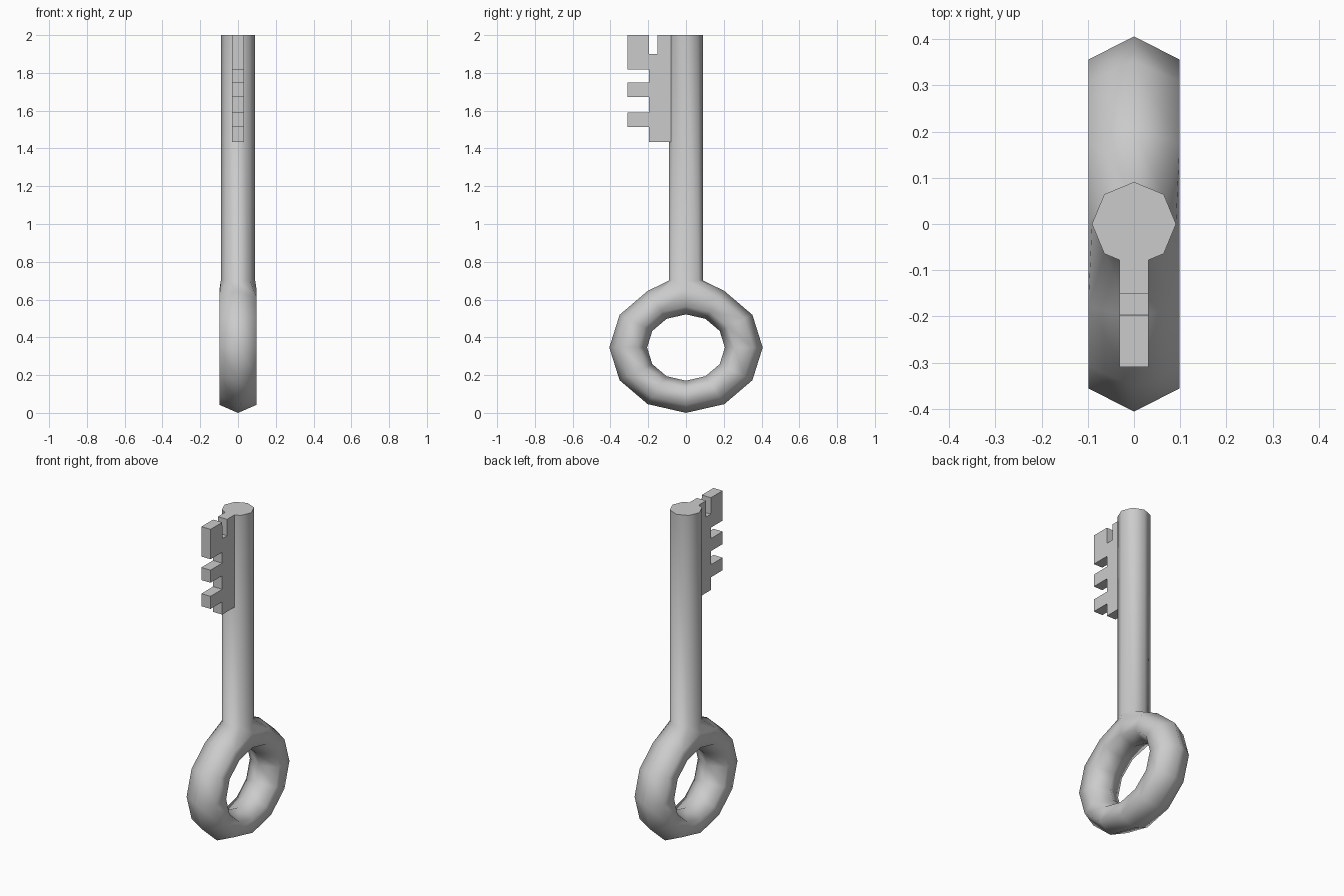
import bpy, bmesh
from math import sin, cos, pi, radians

if "Cube" in bpy.data.objects:
    bpy.data.objects.remove(bpy.data.objects["Cube"])


def add_object(name, bm):
    bmesh.ops.recalc_face_normals(bm, faces=bm.faces)
    mesh = bpy.data.meshes.new(name)
    bm.to_mesh(mesh)
    bm.free()
    obj = bpy.data.objects.new(name, mesh)
    bpy.context.collection.objects.link(obj)
    return obj


# Bow: oval ring of 12 segments with a six-sided section, left open at the top
SEG, SIDES = 12, 6
bm = bmesh.new()
rings = []
for i in range(SEG):
    a = 2 * pi * i / SEG
    ring = []
    for j in range(SIDES):
        b = 2 * pi * j / SIDES
        r = 0.306 + 0.1 * cos(b)
        x = 0.099 * sin(b) / sin(pi / 3)
        ring.append(bm.verts.new((x, r * cos(a), 0.346 + 0.852 * r * sin(a))))
    rings.append(ring)
for i in range(SEG):
    for j in range(SIDES):
        if i in (2, 3) and j in (0, SIDES - 1):
            continue
        k, m = (i + 1) % SEG, (j + 1) % SIDES
        bm.faces.new((rings[i][j], rings[k][j], rings[k][m], rings[i][m]))

# Shank: octagon growing out of the eight-sided opening
loop = [rings[2][0], rings[2][1], rings[3][1], rings[4][1],
        rings[4][0], rings[4][5], rings[3][5], rings[2][5]]
for z in (0.7, 2.0):
    new = [bm.verts.new((0.091 * sin(pi * n / 4), 0.091 * cos(pi * n / 4), z))
           for n in range(8)]
    for n in range(8):
        m = (n + 1) % 8
        bm.faces.new((loop[n], loop[m], new[m], new[n]))
    loop = new
bm.faces.new(loop)
shank = add_object("bow_and_shank", bm)
bpy.context.view_layer.objects.active = shank
shank.select_set(True)
bpy.ops.object.shade_smooth_by_angle(angle=radians(70))

# Bit: flat toothed plate, extruded across x
profile = [(-0.078, 1.435), (-0.197, 1.435)]
for low, high in ((1.513, 1.59), (1.673, 1.75), (1.817, 2.0)):
    profile += [(-0.197, low), (-0.31, low), (-0.31, high), (-0.197, high)]
profile += [(-0.195, 1.9), (-0.15, 1.9), (-0.15, 2.0), (-0.078, 2.0)]
bm = bmesh.new()
face = bm.faces.new([bm.verts.new((-0.031, y, z)) for y, z in profile])
ext = bmesh.ops.extrude_face_region(bm, geom=[face], use_keep_orig=True)
bmesh.ops.translate(bm, vec=(0.062, 0, 0),
                    verts=[g for g in ext["geom"] if isinstance(g, bmesh.types.BMVert)])
add_object("bit", bm)
